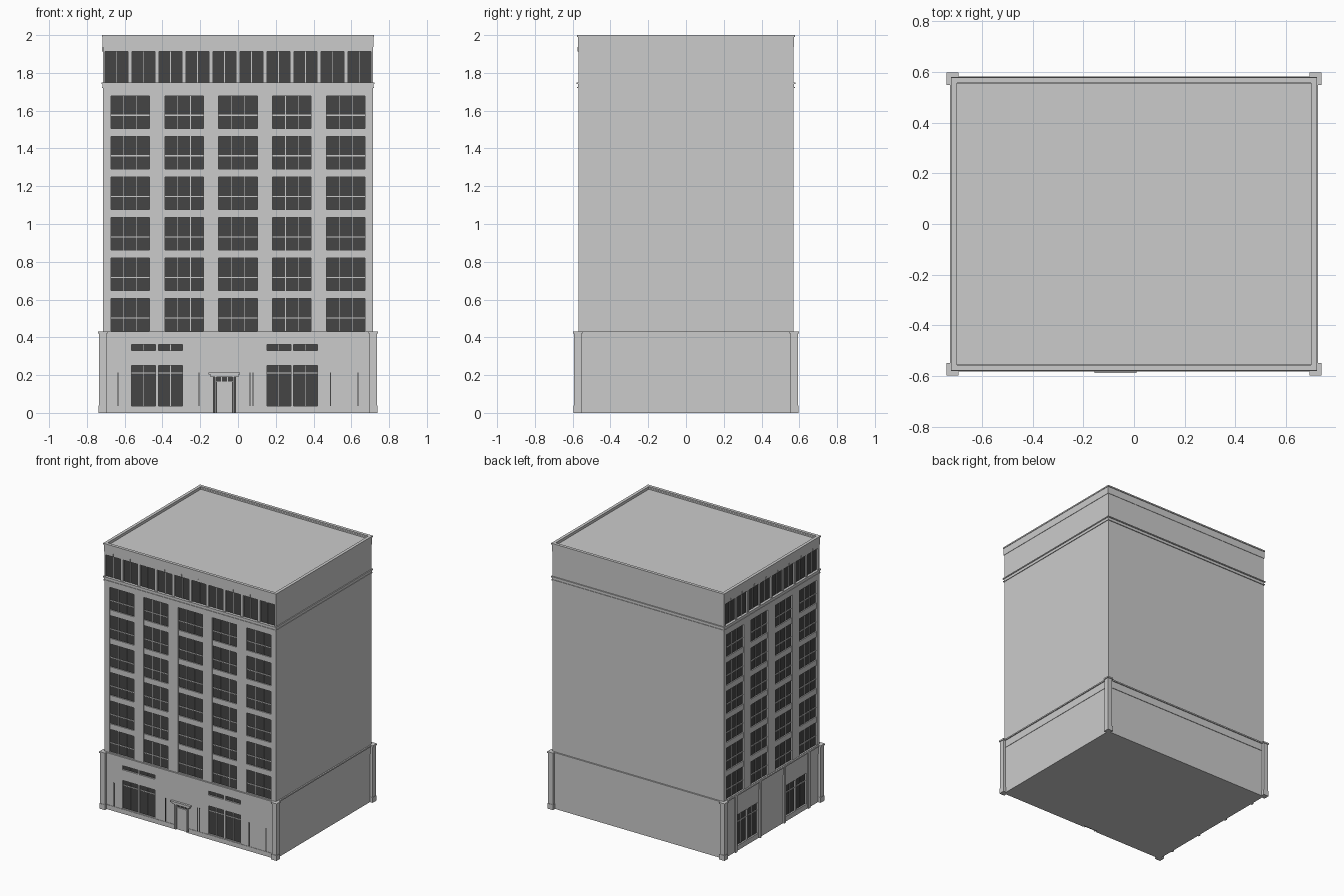
import bpy, bmesh
from mathutils import Vector

if "Cube" in bpy.data.objects:
    bpy.data.objects.remove(bpy.data.objects["Cube"])

HX, HY = 0.715, 0.57          # half size of the main block
REC = 0.015                   # window recess

dark = bpy.data.materials.new("dark_glass")
dark.diffuse_color = (0.06, 0.06, 0.06, 1)
dark.use_nodes = True
dark.node_tree.nodes["Principled BSDF"].inputs["Base Color"].default_value = dark.diffuse_color


def make(name, bm, mat=None):
    bmesh.ops.recalc_face_normals(bm, faces=bm.faces)
    me = bpy.data.meshes.new(name)
    bm.to_mesh(me)
    bm.free()
    if mat:
        me.materials.append(mat)
    ob = bpy.data.objects.new(name, me)
    bpy.context.collection.objects.link(ob)


def add_box(bm, a, b):
    r = bmesh.ops.create_cube(bm, size=1)
    for v in r["verts"]:
        v.co = Vector([(a[i] + b[i]) / 2 + v.co[i] * (b[i] - a[i]) for i in range(3)])


def boxes(name, items, mat=None):
    bm = bmesh.new()
    for a, b in items:
        add_box(bm, a, b)
    make(name, bm, mat)


def band(name, hx, hy, z0, z1):
    boxes(name, [((-hx, -hy, z0), (hx, hy, z1))])


def ring(name, hx, hy, t, z0, z1):
    boxes(name, [((-hx, s * hy - (t if s > 0 else 0), z0), (hx, s * hy + (t if s < 0 else 0), z1)) for s in (-1, 1)]
          + [((s * hx - (t if s > 0 else 0), -hy + t, z0), (s * hx + (t if s < 0 else 0), hy - t, z1)) for s in (-1, 1)])


# facade coordinates: u along the wall, d outward, z up
def point(face, u, d, z):
    return (u, -HY - d, z) if face == "front" else (-HX - d, u, z)


def fbox(face, u0, u1, d0, d1, z0, z1):
    p, q = point(face, u0, d0, z0), point(face, u1, d1, z1)
    return tuple(map(min, p, q)), tuple(map(max, p, q))


def wall(face, u0, u1, z0, z1, holes):
    us = sorted({u0, u1} | {h[0] for h in holes} | {h[1] for h in holes})
    zs = sorted({z0, z1} | {h[2] for h in holes} | {h[3] for h in holes})
    bm = bmesh.new()
    vs = {(u, z): bm.verts.new(point(face, u, 0, z)) for u in us for z in zs}
    for a, b in zip(us, us[1:]):
        for c, e in zip(zs, zs[1:]):
            m, n = (a + b) / 2, (c + e) / 2
            if not any(h[0] < m < h[1] and h[2] < n < h[3] for h in holes):
                bm.faces.new([vs[a, c], vs[b, c], vs[b, e], vs[a, e]])
    bmesh.ops.delete(bm, geom=[v for v in bm.verts if not v.link_faces], context="VERTS")
    r = bmesh.ops.extrude_face_region(bm, geom=bm.faces[:], use_keep_orig=True)
    shift = Vector(point(face, 0, -REC, 0)) - Vector(point(face, 0, 0, 0))
    bmesh.ops.translate(bm, vec=shift, verts=[g for g in r["geom"] if isinstance(g, bmesh.types.BMVert)])
    make(face + "_wall", bm)


def facade(face, u0, u1, bays, top_centres, base_windows, extra_holes):
    holes, glass, bars, spandrels = list(extra_holes), [], [], []

    def window(a, b, c, e, cols, transom=None):
        glass.append(fbox(face, a, b, -REC - 0.004, -REC + 0.003, c, e))
        for k in range(1, cols):
            m = a + (b - a) * k / cols
            bars.append(fbox(face, m - 0.0015, m + 0.0015, -REC, -0.009, c, e))
        if transom:
            bars.append(fbox(face, a, b, -REC, -0.008, transom - 0.003, transom + 0.003))

    # six floors of three-pane windows between piers
    for c in bays:
        a, b = c - 0.102, c + 0.102
        holes.append((a, b, 0.433, 1.677))
        for f in range(6):
            z = 0.433 + 0.2145 * f
            window(a, b, z, z + 0.172, 3, z + 0.07)
            if f < 5:
                spandrels.append(fbox(face, a, b, -REC, -0.004, z + 0.172, z + 0.2145))
    # top storey strip
    for c in top_centres:
        holes.append((c - 0.061, c + 0.061, 1.75, 1.913))
        window(c - 0.061, c + 0.061, 1.75, 1.913, 2)
        bars.append(fbox(face, c - 0.003, c + 0.003, -0.002, 0.004, 1.913, 1.937))
    # ground floor windows
    for a, b, c, e, t in base_windows:
        holes.append((a, b, c, e))
        window(a, b, c, e, 2, t)
    wall(face, u0, u1, 0, 1.94, holes)
    boxes(face + "_glass", glass, dark)
    boxes(face + "_glazing_bars", bars)
    boxes(face + "_spandrels", spandrels)


# solid core and roof
boxes("core_block", [((-HX + REC, -HY + REC, 0), (HX, HY, 1.98))])

# front facade
front_base = []
for a in (-0.563, -0.421, 0.153, 0.295):
    front_base += [(a, a + 0.127, 0.037, 0.25, 0.212), (a, a + 0.127, 0.33, 0.361, None)]
facade("front", -HX, HX, [0.2855 * i for i in range(-2, 3)],
       [0.143 * (i - 4.5) for i in range(10)], front_base, [(-0.13, -0.013, 0, 0.19)])

# left facade
left_base = []
for c in (-0.29, 0.29):
    left_base += [(c - 0.125, c - 0.005, 0.037, 0.27, 0.212), (c + 0.005, c + 0.125, 0.037, 0.27, 0.212)]
facade("left", -HY + REC, HY, [0.29 * (i - 1.5) for i in range(4)],
       [0.14 * (i - 3.5) for i in range(8)], left_base, [])
boxes("left_pilasters", [fbox("left", c - 0.01, c + 0.01, 0, 0.011, 0, 0.425)
                         for c in (-0.435, -0.145, 0.145, 0.435)])

# entrance
boxes("door_surround", [fbox("front", -0.13, -0.013, -REC, -0.011, 0, 0.19)], dark)
boxes("door_leaf", [fbox("front", -0.112, -0.031, -REC, -0.006, 0, 0.163)])
boxes("door_frame", [fbox("front", a, a + 0.007, -REC, 0.004, 0, 0.19) for a in (-0.122, -0.028)]
      + [fbox("front", -0.122, -0.021, -REC, 0.0, 0.163, 0.168)]
      + [fbox("front", a, a + 0.004, -REC, -0.006, 0.168, 0.19) for a in (-0.09, -0.057)])
boxes("door_hood", [fbox("front", -0.145, 0.002, 0, 0.01, 0.19, 0.203),
                    fbox("front", -0.155, 0.01, 0, 0.017, 0.203, 0.213)])

# slim wall strips and plinth on the front
boxes("wall_strips", [fbox("front", c - 0.003, c + 0.003, -0.004, 0.003, 0.037, 0.213)
                      for c in (-0.635, -0.206, 0.063, 0.08, 0.49, 0.635)], dark)
boxes("front_plinth", [fbox("front", a, b, 0, 0.003, 0, 0.034) for a, b in ((-0.7, -0.133), (-0.01, 0.7))])

# base frieze and cornice
band("base_frieze", 0.718, 0.574, 0.365, 0.42)
band("base_cornice", 0.725, 0.581, 0.42, 0.43)

# corner posts with foot and cap
posts = []
for sx in (-1, 1):
    for sy in (-1, 1):
        for e, z0, z1 in ((0.003, 0, 0.04), (0, 0.04, 0.42), (0.005, 0.42, 0.431)):
            p = (sx * (0.697 - e), sy * (0.554 - e))
            q = (sx * (0.735 + e), sy * (0.592 + e))
            posts.append(((min(p[0], q[0]), min(p[1], q[1]), z0), (max(p[0], q[0]), max(p[1], q[1]), z1)))
boxes("corner_posts", posts)

# belt course below the top storey
band("belt_lower_lip", 0.72, 0.576, 1.719, 1.726)
band("belt_course", 0.717, 0.572, 1.726, 1.742)
band("belt_upper_lip", 0.722, 0.579, 1.742, 1.75)

# parapet around the sunken roof
ring("parapet", 0.718, 0.573, 0.02, 1.937, 1.99)
ring("parapet_cap", 0.721, 0.578, 0.023, 1.99, 2.0)
